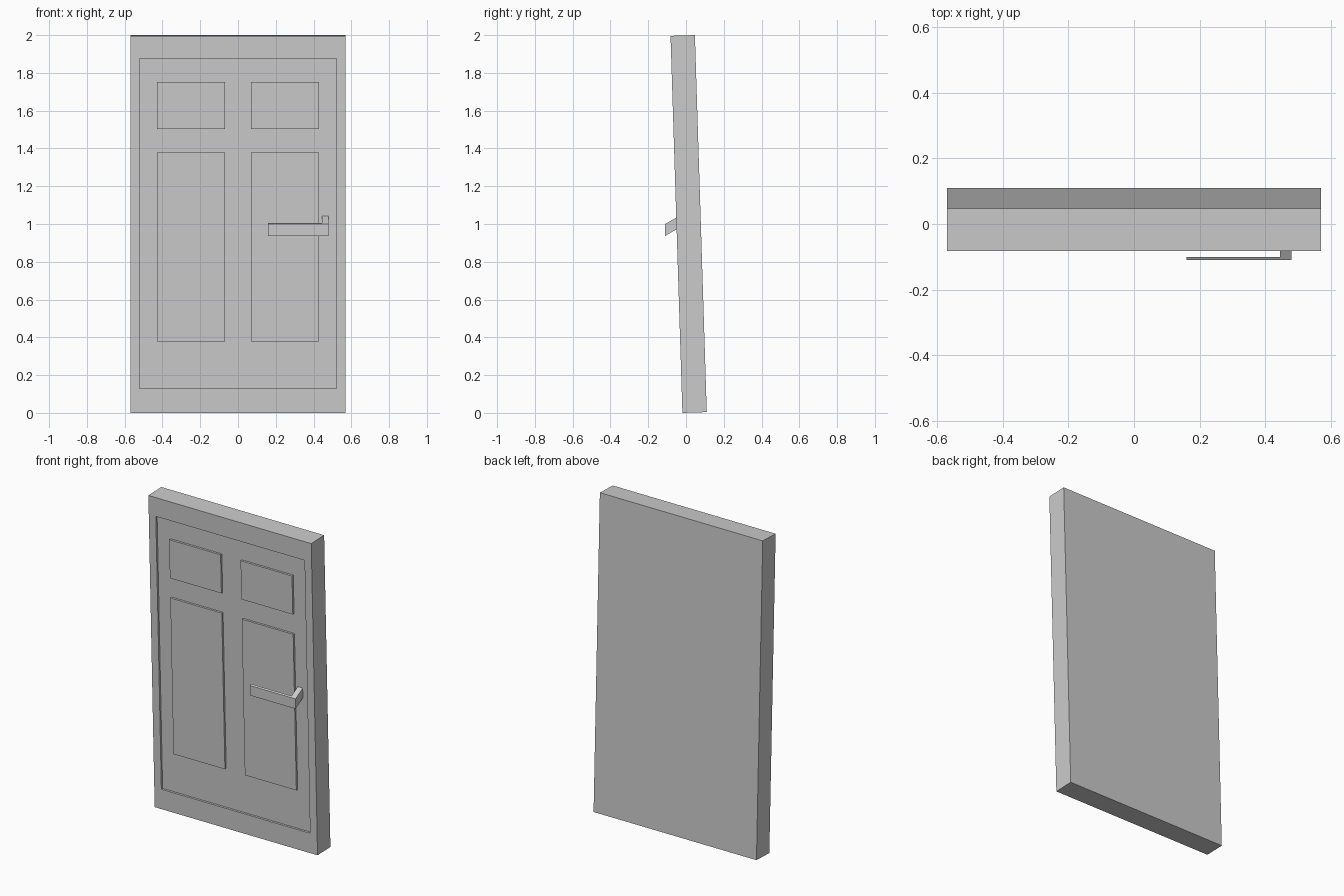
import bpy, bmesh, math

if "Cube" in bpy.data.objects:
    bpy.data.objects.remove(bpy.data.objects["Cube"])

TILT = math.asin(0.063 / 2)      # the door leans slightly forward
THICK, HEIGHT, DEPTH = 0.129, 1.997, 0.013


def add_object(name, bm):
    bmesh.ops.recalc_face_normals(bm, faces=bm.faces[:])
    mesh = bpy.data.meshes.new(name)
    bm.to_mesh(mesh)
    bm.free()
    obj = bpy.data.objects.new(name, mesh)
    bpy.context.collection.objects.link(obj)
    return obj


def box(x0, x1, y0, y1, z0, z1):
    bm = bmesh.new()
    bmesh.ops.create_cube(bm, size=1)
    for v in bm.verts:
        v.co.x = x0 if v.co.x < 0 else x1
        v.co.y = y0 if v.co.y < 0 else y1
        v.co.z = z0 if v.co.z < 0 else z1
    bm.normal_update()
    return bm


def lean(obj):
    obj.location.y = -0.019
    obj.rotation_euler.x = TILT


# Door slab with one large recess sunk into the front
bm = box(-0.57, 0.57, 0, THICK, 0, HEIGHT)
front = min(bm.faces, key=lambda f: f.calc_center_median().y)
bmesh.ops.inset_individual(bm, faces=[front], thickness=0.07)
for v in front.verts:
    v.co.z = 0.128 if v.co.z < 1 else 1.876
sunk = bmesh.ops.extrude_discrete_faces(bm, faces=[front])["faces"][0]
for v in sunk.verts:
    v.co.y = DEPTH
lean(add_object("door_slab", bm))

# Four raised panels standing in the recess
for side, x0 in (("left", -0.43), ("right", 0.07)):
    for level, z0, z1 in (("lower", 0.378, 1.378), ("upper", 1.505, 1.752)):
        lean(add_object(f"{level}_{side}_panel",
                        box(x0, x0 + 0.36, 0, DEPTH + 0.01, z0, z1)))

# Lever handle: L-shaped plan pulled up, its stem rising back to the door
plan = [(0.16, -0.11), (0.48, -0.11), (0.48, -0.035),
        (0.445, -0.035), (0.445, -0.10), (0.16, -0.10)]
bm = bmesh.new()
face = bm.faces.new([bm.verts.new((x, y, 0.937 + 0.58 * (y + 0.11))) for x, y in plan])
top = bmesh.ops.extrude_face_region(bm, geom=[face])["geom"]
bmesh.ops.translate(bm, vec=(0, 0, 0.063),
                    verts=[g for g in top if isinstance(g, bmesh.types.BMVert)])
add_object("lever_handle", bm)
